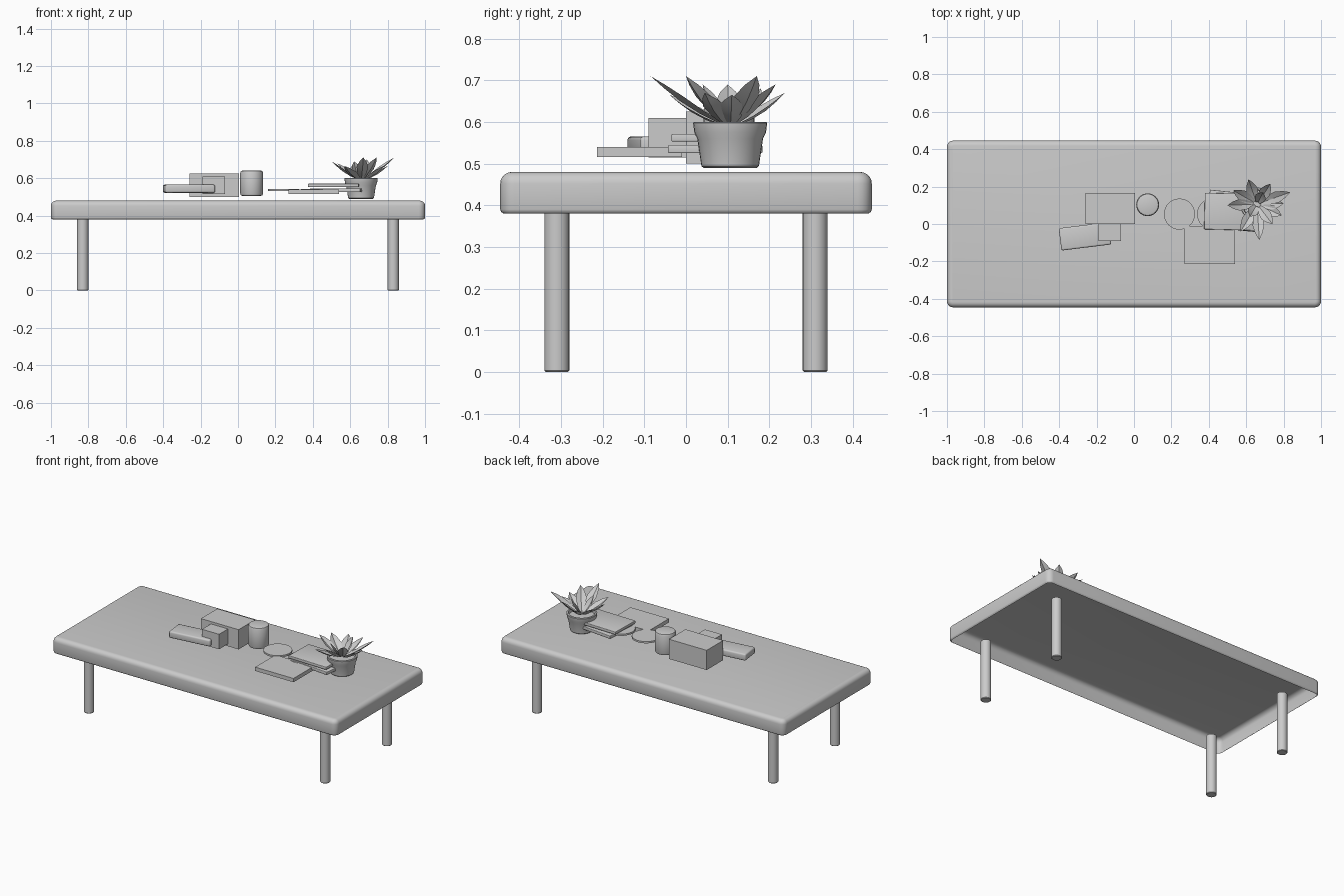
import bpy, bmesh, math
from mathutils import Vector

if "Cube" in bpy.data.objects:
    bpy.data.objects.remove(bpy.data.objects["Cube"])


def finish(name, bm, smooth=False):
    bmesh.ops.recalc_face_normals(bm, faces=bm.faces)
    me = bpy.data.meshes.new(name)
    bm.to_mesh(me)
    bm.free()
    ob = bpy.data.objects.new(name, me)
    bpy.context.collection.objects.link(ob)
    if smooth:
        bpy.ops.object.select_all(action='DESELECT')
        ob.select_set(True)
        bpy.context.view_layer.objects.active = ob
        bpy.ops.object.shade_smooth_by_angle(angle=math.radians(40))
    return ob


def loft(bm, rings):
    loops = [[bm.verts.new(p) for p in r] for r in rings]
    n = len(loops[0])
    for a, b in zip(loops, loops[1:]):
        for i in range(n):
            j = (i + 1) % n
            bm.faces.new((a[i], a[j], b[j], b[i]))
    return loops


def revolve(name, x, y, profile, sides=32):
    bm = bmesh.new()
    rings = [[(x + r * math.cos(2 * math.pi * i / sides),
               y + r * math.sin(2 * math.pi * i / sides), z)
              for i in range(sides)] for r, z in profile]
    loops = loft(bm, rings)
    bm.faces.new(loops[0])
    bm.faces.new(loops[-1])
    return finish(name, bm, True)


def box(name, x, y, z0, z1, w, d, turn=0, bevel=0):
    bm = bmesh.new()
    bmesh.ops.create_cube(bm, size=1)
    bmesh.ops.scale(bm, vec=(w, d, z1 - z0), verts=bm.verts)
    if bevel:
        bmesh.ops.bevel(bm, geom=bm.edges[:], offset=bevel, segments=3,
                        profile=0.5, affect='EDGES')
    ob = finish(name, bm, bevel > 0)
    ob.location = (x, y, (z0 + z1) / 2)
    ob.rotation_euler.z = math.radians(turn)
    return ob


def rounded_rect(hx, hy, r, z, steps=5):
    pts = []
    for k, (sx, sy) in enumerate([(1, 1), (-1, 1), (-1, -1), (1, -1)]):
        for i in range(steps + 1):
            a = math.pi / 2 * (k + i / steps)
            pts.append((sx * (hx - r) + r * math.cos(a),
                        sy * (hy - r) + r * math.sin(a), z))
    return pts


# table top: rounded shell, open underneath
sections = [(0.008, 0.38), (0.002, 0.384), (0, 0.39)]
for i in range(6):
    a = math.pi / 2 * i / 5
    sections.append((0.028 * (1 - math.cos(a)), 0.452 + 0.028 * math.sin(a)))
bm = bmesh.new()
loops = loft(bm, [rounded_rect(1 - s, 0.446 - s, max(0.034 - s, 0.004), z)
                  for s, z in sections])
bm.faces.new(loops[-1])
finish("table_top", bm, True)

# legs
for side, sx in (("left", -1), ("right", 1)):
    for end, sy in (("front", -1), ("back", 1)):
        revolve(f"{end}_{side}_leg", sx * 0.83, sy * 0.31,
                [(0.027, 0), (0.03, 0.003), (0.03, 0.38)], 24)

# boxes and rounded slab on the left
box("large_box", -0.128, 0.082, 0.50, 0.625, 0.265, 0.165)
box("small_box", -0.13, -0.04, 0.515, 0.61, 0.12, 0.10)
box("rounded_case", -0.262, -0.066, 0.522, 0.565, 0.268, 0.12, 7, 0.009)

# canister and coasters
revolve("canister", 0.073, 0.103,
        [(0.048, 0.505), (0.057, 0.508), (0.061, 0.518), (0.061, 0.628),
         (0.057, 0.638), (0.048, 0.641)])
for i, x in enumerate((0.243, 0.42)):
    revolve(f"coaster_{i + 1}", x, 0.053, [(0.083, 0.531), (0.083, 0.542)])

# books
box("front_book", 0.405, -0.112, 0.516, 0.54, 0.27, 0.204)
box("lower_book", 0.53, 0.07, 0.525, 0.545, 0.27, 0.20, -6, 0.003)
box("upper_book", 0.512, 0.066, 0.553, 0.571, 0.27, 0.195, -1.5, 0.003)

# plant pot, hollow down to the soil
PX, PY = 0.658, 0.106
revolve("plant_pot", PX, PY,
        [(0.064, 0.49), (0.069, 0.494), (0.079, 0.56), (0.086, 0.575),
         (0.089, 0.597), (0.087, 0.60), (0.078, 0.60), (0.074, 0.58)])

# succulent leaves: folded blades running from the centre to each tip
tips = [(0.835, 0.17, 0.71), (0.80, 0.11, 0.665), (0.79, 0.045, 0.67),
        (0.74, 0.0, 0.71), (0.67, -0.085, 0.71), (0.57, -0.04, 0.665),
        (0.50, 0.10, 0.69), (0.53, 0.18, 0.68), (0.612, 0.238, 0.67),
        (0.73, 0.215, 0.69), (0.62, 0.04, 0.69), (0.69, 0.17, 0.70)]
bm = bmesh.new()
for t in tips:
    base, tip = Vector((PX, PY, 0.585)), Vector(t)
    d = tip - base
    side = Vector((-d.y, d.x, 0)).normalized()
    up = d.cross(side).normalized()
    rows = []
    for f, w in ((0.12, 0.012), (0.35, 0.025), (0.6, 0.031), (0.82, 0.019)):
        p = base + d * f - up * 0.012 * math.sin(math.pi * f)
        rows.append([bm.verts.new(p + side * w + up * w * 0.4),
                     bm.verts.new(p),
                     bm.verts.new(p - side * w + up * w * 0.4)])
    for a, b in zip(rows, rows[1:]):
        for i in (0, 1):
            bm.faces.new((a[i], a[i + 1], b[i + 1], b[i]))
    v = bm.verts.new(tip)
    for i in (0, 1):
        bm.faces.new((rows[-1][i], rows[-1][i + 1], v))
finish("succulent_leaves", bm, True)
